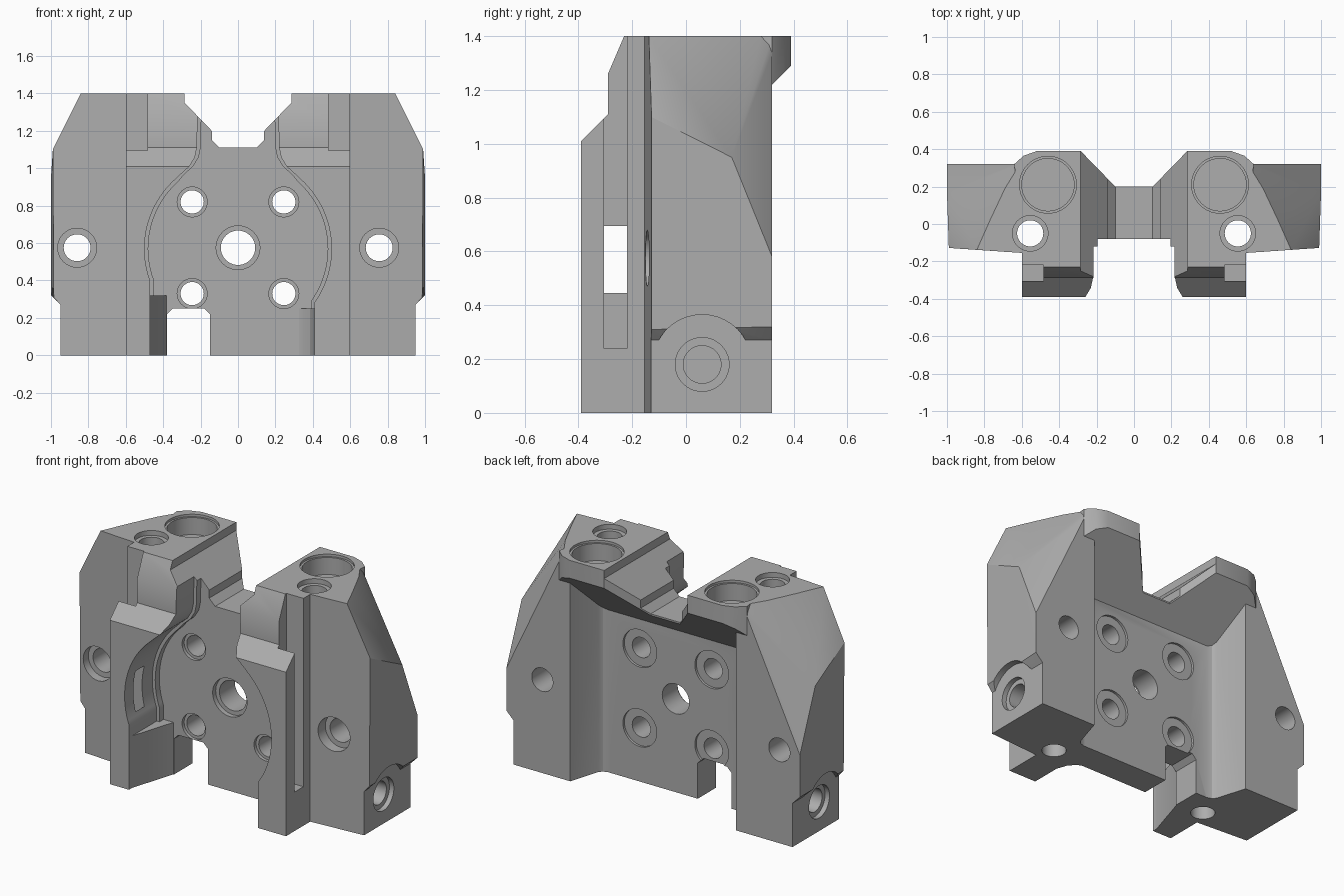
import bpy, bmesh
from math import sin, cos, radians
from mathutils import Vector

cube = bpy.data.objects.get("Cube")
if cube:
    bpy.data.objects.remove(cube)

steel = bpy.data.materials.new("plain_grey")
steel.use_nodes = True
GREY = (0.42, 0.42, 0.42, 1)
steel.diffuse_color = GREY
steel.node_tree.nodes["Principled BSDF"].inputs["Base Color"].default_value = GREY


def finish(bm, name):
    bmesh.ops.recalc_face_normals(bm, faces=bm.faces)
    mesh = bpy.data.meshes.new(name)
    bm.to_mesh(mesh)
    bm.free()
    mesh.materials.append(steel)
    ob = bpy.data.objects.new(name, mesh)
    bpy.context.collection.objects.link(ob)
    return ob


def hull(name, points):
    bm = bmesh.new()
    verts = [bm.verts.new(p) for p in points]
    res = bmesh.ops.convex_hull(bm, input=verts)
    junk = {g for g in res["geom_interior"] + res["geom_unused"] if isinstance(g, bmesh.types.BMVert)}
    bmesh.ops.delete(bm, geom=list(junk), context="VERTS")
    bmesh.ops.dissolve_limit(bm, angle_limit=0.01, verts=bm.verts, edges=bm.edges)
    return finish(bm, name)


def place(axis, u, v, w):
    return {"X": (w, u, v), "Y": (u, w, v), "Z": (u, v, w)}[axis]


def prism(name, axis, outline, start, end):
    bm = bmesh.new()
    face = bm.faces.new([bm.verts.new(place(axis, u, v, start)) for u, v in outline])
    res = bmesh.ops.extrude_face_region(bm, geom=[face])
    shift = Vector(place(axis, 0, 0, end - start))
    bmesh.ops.translate(bm, vec=shift, verts=[g for g in res["geom"] if isinstance(g, bmesh.types.BMVert)])
    return finish(bm, name)


def rod(axis, u, v, r, start, end, sides=40):
    ring = [(u + r * cos(radians(360 * i / sides)), v + r * sin(radians(360 * i / sides)))
            for i in range(sides)]
    return prism("drill", axis, ring, start, end)


def combine(target, tool, operation):
    mod = target.modifiers.new("combine", "BOOLEAN")
    mod.operation = operation
    mod.solver = "EXACT"
    mod.object = tool
    tool.hide_render = True
    bpy.context.view_layer.objects.active = target
    bpy.ops.object.modifier_apply(modifier=mod.name)
    bpy.data.objects.remove(tool)


def add(tool):
    combine(body, tool, "UNION")


def cut(tool):
    combine(body, tool, "DIFFERENCE")


def both(half):
    return half + [(-x, *rest) for x, *rest in reversed(half)]


# Central web and overhanging head
body = prism("clamp_body", "Z", both([(0.1, 0.2), (0.285, 0.39), (0.52, 0.39), (0.59, 0.365),
                                      (0.64, 0.32), (0.59, -0.15), (0.4, -0.08)]), 0, 1.4)

# Faceted side ears and stepped front blocks
for s in (1, -1):
    ear = [(0.95, -0.13, 0.27), (0.95, 0.32, 0.27), (0.45, -0.165, 0.27), (0.45, 0.32, 0.27),
           (0.985, -0.128, 0.31), (1, 0.32, 0.32), (1, 0.32, 0.58), (1, 0.17, 0.95),
           (0.99, -0.128, 1.1), (0.84, -0.138, 1.4), (0.77, 0.02, 1.4), (0.69, 0.19, 1.4),
           (0.61, 0.32, 1.4), (0.61, 0.32, 1.25), (0.45, 0.32, 1.4), (0.45, -0.165, 1.4)]
    add(hull("ear", [(s * x, y, z) for x, y, z in ear]))
    foot = [(0.45, -0.165), (0.95, -0.13), (0.95, 0.32), (0.45, 0.32)]
    add(prism("ear_foot", "Z", [(s * x, y) for x, y in foot], 0, 0.28))
    step = [(-0.39, 0), (-0.39, 1.01), (-0.29, 1.11), (-0.29, 1.26), (-0.23, 1.4), (0, 1.4), (0, 0)]
    add(prism("front_block", "X", step, s * 0.15, s * 0.6))

# Recess and sloped underside at the back
recess = []
for x, y in [(0.46, 0.1), (0.49, 0.11), (0.507, 0.13), (0.65, 0.6)]:
    for s in (1, -1):
        recess += [(s * x, y, -0.1), (s * x, y, y + 0.9)]
cut(hull("recess", recess))
cut(prism("back_trim", "X", [(0.32, -0.1), (0.32, 1.22), (0.6, 1.5), (0.6, -0.1)], -1.2, 1.2))

# V opening through the top
cut(prism("top_opening", "Y", both([(0.1, 1.11), (0.14, 1.15), (0.14, 1.2), (0.285, 1.35),
                                    (0.285, 1.6)]), -0.6, 0.6))


# Keyhole pocket in the front, in two depths
def keyhole(r, depth, inset):
    def arc(a, b):
        return [(r * cos(radians(a + (b - a) * i / 24)), 0.57 + r * sin(radians(a + (b - a) * i / 24)))
                for i in range(25)]
    neck = [(0.31, 0.965), (0.26, 1.01), (0.23, 1.06), (0.22, 1.11), (0.21, 1.5)]
    neck = [(x - inset, z) for x, z in neck]
    outline = [(0.41 - inset, -0.1)] + arc(-35, 48) + neck
    outline += [(-x, z) for x, z in reversed(neck)] + arc(132, 200) + [(inset - 0.47, -0.1)]
    cut(prism("keyhole", "Y", outline, -0.6, depth))


keyhole(0.5, -0.12, 0)
keyhole(0.48, -0.08, 0.02)

# Lower corner fillets and bottom notch
add(prism("left_fillet", "Z", [(0.43, -0.2), (0.41, -0.2), (0.385, -0.13), (0.35, -0.095),
                               (0.31, -0.07), (0.43, -0.07)], 0, 0.25))
add(prism("right_fillet", "Z", [(-0.49, -0.36), (-0.47, -0.36), (-0.38, -0.07), (-0.49, -0.07)], 0, 0.32))
cut(prism("notch", "Y", [(-0.38, -0.1), (-0.38, 0.22), (-0.35, 0.25), (-0.18, 0.25),
                         (-0.15, 0.22), (-0.15, -0.1)], -0.6, 0.3))

# Side grooves, vertical bores, blind top bores, side bores and their arches
for s in (1, -1):
    cut(prism("groove", "Z", [(s * 0.484, -0.305), (s * 0.7, -0.305), (s * 0.7, -0.22),
                              (s * 0.484, -0.22)], 0.24, 1.6))
    cut(rod("Z", s * 0.555, -0.05, 0.07, -0.1, 1.6))
    cut(rod("Z", s * 0.555, -0.05, 0.095, 1.37, 1.6))
    cut(rod("Z", s * 0.46, 0.21, 0.14, 1.28, 1.6))
    cut(rod("Z", s * 0.46, 0.21, 0.152, 1.385, 1.6))
    cut(rod("X", 0.06, 0.18, 0.185, s * 0.95, s * 1.2))
    cut(rod("X", 0.06, 0.18, 0.1, s * 0.92, s * 1.2))
    cut(rod("X", 0.06, 0.18, 0.07, s * 0.74, s * 1.2))

# Ear bores
for x in (-0.86, 0.755):
    cut(rod("Y", x, 0.575, 0.072, -0.6, 0.6))
    cut(rod("Y", x, 0.575, 0.104, -0.6, -0.08))

# Web bolt holes with counterbores, and the centre hole
for x in (-0.245, 0.245):
    for z in (0.33, 0.82):
        cut(rod("Y", x, z, 0.062, -0.6, 0.6))
        cut(rod("Y", x, z, 0.08, -0.6, -0.06))
        cut(rod("Y", x, z, 0.115, 0.085, 0.2))
cut(rod("Y", 0, 0.575, 0.092, -0.6, 0.6))
cut(rod("Y", 0, 0.575, 0.117, -0.6, -0.05))

bpy.ops.object.select_all(action="DESELECT")
body.select_set(True)
bpy.context.view_layer.objects.active = body
bpy.ops.object.shade_smooth_by_angle(angle=radians(25))
